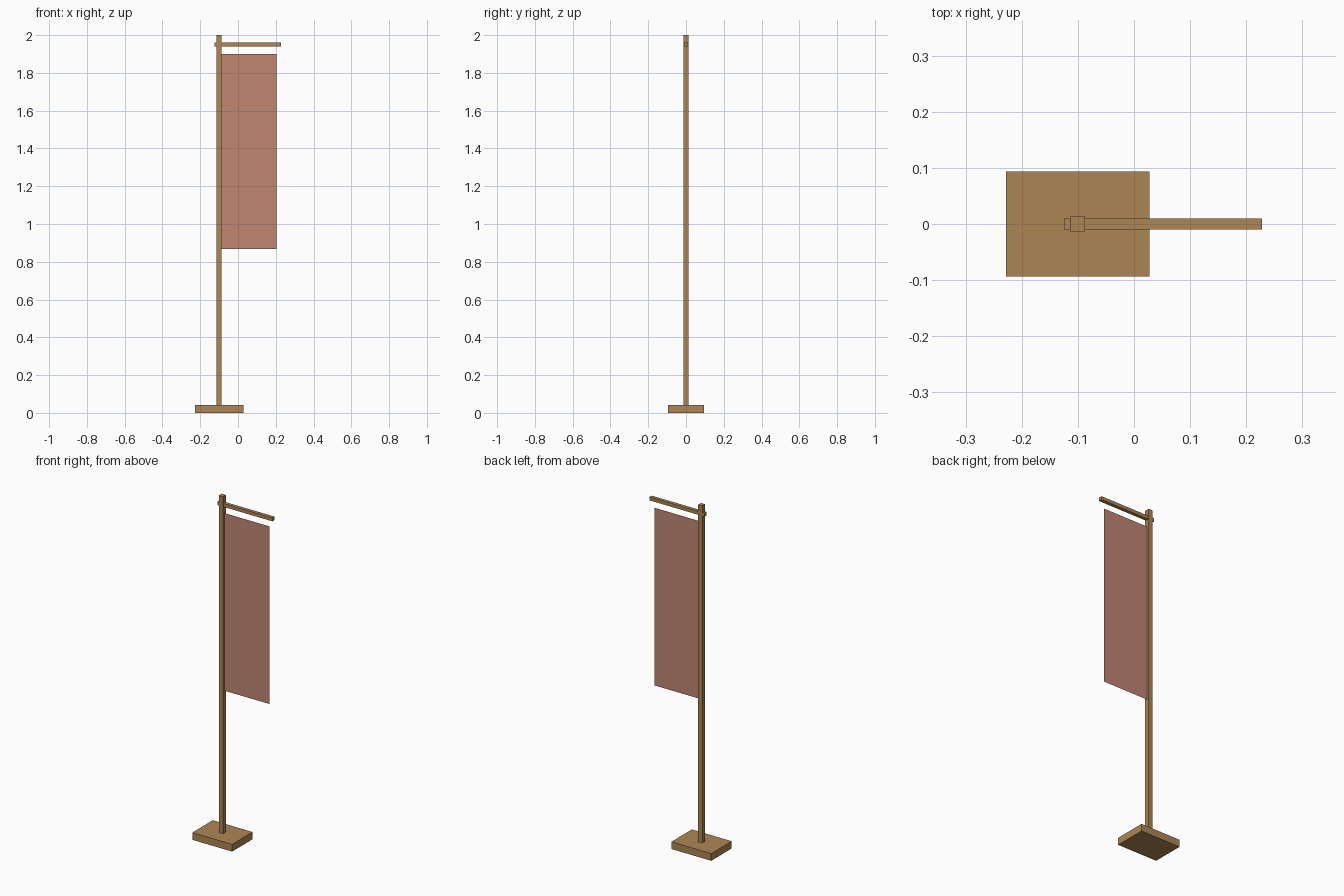
import bpy

if "Cube" in bpy.data.objects:
    bpy.data.objects.remove(bpy.data.objects["Cube"])

def material(name, rgb):
    m = bpy.data.materials.new(name)
    m.diffuse_color = (*rgb, 1)
    m.use_nodes = True
    m.node_tree.nodes["Principled BSDF"].inputs["Base Color"].default_value = m.diffuse_color
    return m

wood = material("wood", (0.42, 0.24, 0.09))
cloth = material("cloth", (0.53, 0.24, 0.17))

def box(name, lo, hi, mat):
    centre = [(a + b) / 2 for a, b in zip(lo, hi)]
    bpy.ops.mesh.primitive_cube_add(size=1, location=centre)
    o = bpy.context.object
    o.name = name
    o.scale = [b - a for a, b in zip(lo, hi)]
    bpy.ops.object.transform_apply(location=False, rotation=False, scale=True)
    o.data.materials.append(mat)
    return o

# Wooden stand: foot, upright and the crossbar that runs through it
box("base", (-0.228, -0.094, 0), (0.028, 0.094, 0.042), wood)
box("pole", (-0.114, -0.0135, 0.04), (-0.087, 0.0135, 2.0), wood)
box("crossbar", (-0.125, -0.01, 1.94), (0.228, 0.01, 1.96), wood)

# Hanging banner: a single flat sheet beside the pole
x0, x1, z0, z1 = -0.09, 0.203, 0.868, 1.90
mesh = bpy.data.meshes.new("banner")
mesh.from_pydata([(x0, 0, z0), (x1, 0, z0), (x1, 0, z1), (x0, 0, z1)], [], [(0, 1, 2, 3)])
banner = bpy.data.objects.new("banner", mesh)
bpy.context.collection.objects.link(banner)
mesh.materials.append(cloth)
